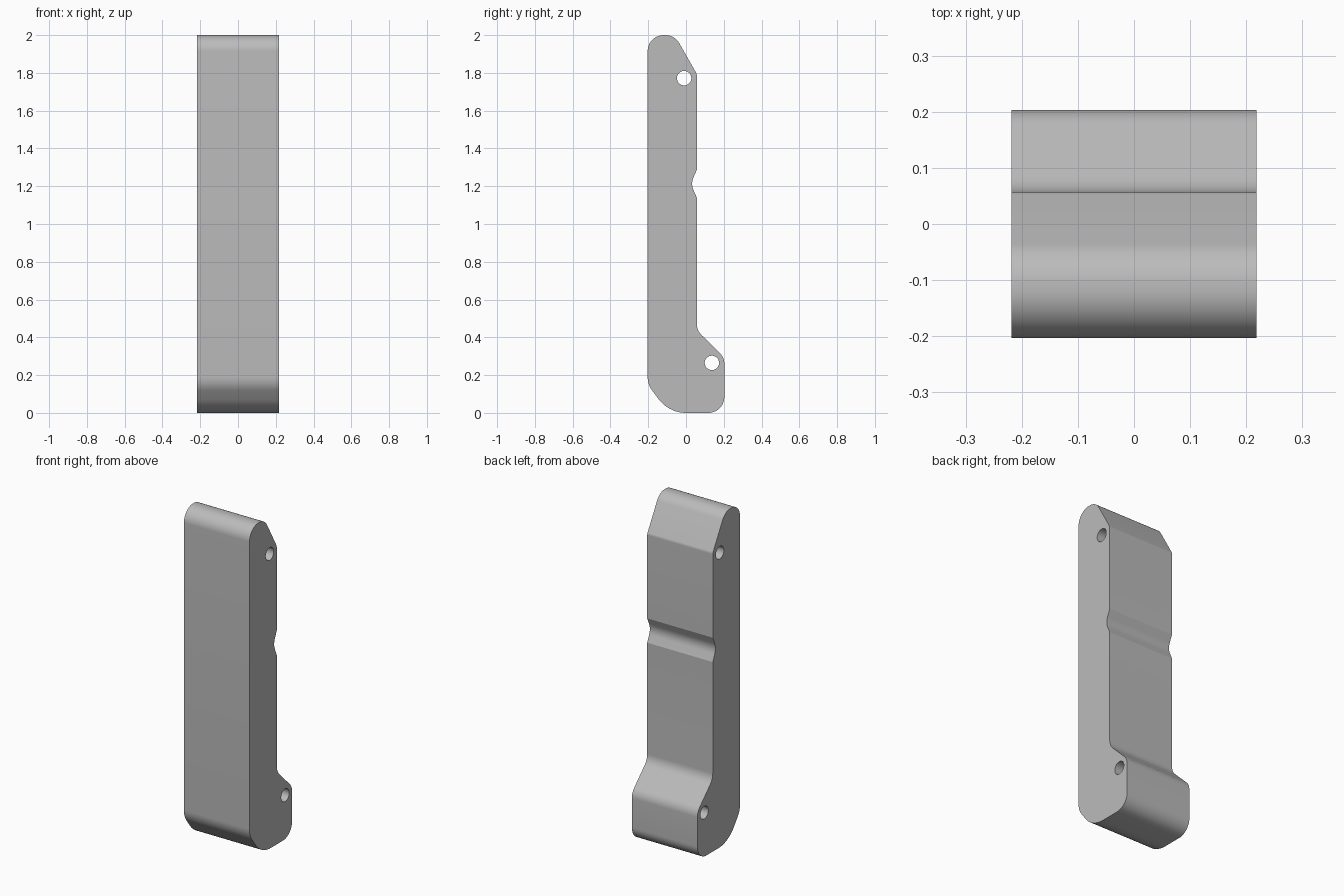
import bpy, bmesh, math
from mathutils import Vector, Matrix

if "Cube" in bpy.data.objects:
    bpy.data.objects.remove(bpy.data.objects["Cube"])

HALF_WIDTH = 0.218

grey = bpy.data.materials.new("plain grey")
grey.use_nodes = True
colour = (0.5, 0.5, 0.5, 1)
grey.diffuse_color = colour
grey.node_tree.nodes["Principled BSDF"].inputs["Base Color"].default_value = colour


def rounded(corners, step=math.radians(6)):
    """Replace each (y, z, radius) corner by a tangent arc."""
    points = []
    for i, (y, z, radius) in enumerate(corners):
        corner = Vector((y, z))
        if radius == 0:
            points.append(corner)
            continue
        a = (Vector(corners[i - 1][:2]) - corner).normalized()
        b = (Vector(corners[(i + 1) % len(corners)][:2]) - corner).normalized()
        half = a.angle(b) / 2
        centre = corner + (a + b).normalized() * radius / math.sin(half)
        start = corner + a * radius / math.tan(half) - centre
        end = corner + b * radius / math.tan(half) - centre
        turn = math.pi - 2 * half
        sign = 1 if start.x * end.y - start.y * end.x > 0 else -1
        n = max(3, math.ceil(turn / step))
        for k in range(n + 1):
            points.append(centre + Matrix.Rotation(sign * turn * k / n, 2) @ start)
    return points


def extrude_profile(name, points, half_width):
    """Sweep a side profile across x."""
    bm = bmesh.new()
    face = bm.faces.new([bm.verts.new((-half_width, p.x, p.y)) for p in points])
    swept = bmesh.ops.extrude_face_region(bm, geom=[face])
    verts = [v for v in swept["geom"] if isinstance(v, bmesh.types.BMVert)]
    bmesh.ops.translate(bm, verts=verts, vec=(2 * half_width, 0, 0))
    bmesh.ops.recalc_face_normals(bm, faces=bm.faces)
    mesh = bpy.data.meshes.new(name)
    bm.to_mesh(mesh)
    bm.free()
    mesh.materials.append(grey)
    obj = bpy.data.objects.new(name, mesh)
    bpy.context.collection.objects.link(obj)
    return obj


# Side outline, counter-clockwise from the lower front
outline = [
    (-0.203, 0.15, 0.12), (-0.09, 0, 0.18),                    # curved toe
    (0.203, 0, 0.085), (0.203, 0.293, 0.08),                   # foot
    (0.057, 0.437, 0.085),                                     # inner bend
    (0.057, 1.14, 0), (0.025, 1.213, 0.08), (0.057, 1.286, 0), # groove
    (0.057, 1.795, 0.03), (-0.06, 2, 0.085), (-0.203, 2, 0.085),  # sloped top
]
body = extrude_profile("handle_body", rounded(outline), HALF_WIDTH)

# Pin holes through the full width
for y, z in [(-0.01, 1.772), (0.137, 0.265)]:
    ring = [Vector((y, z)) + Matrix.Rotation(math.tau * k / 48, 2) @ Vector((0.038, 0))
            for k in range(48)]
    cutter = extrude_profile("pin_hole_cutter", ring, HALF_WIDTH + 0.1)
    cutter.hide_render = True
    cut = body.modifiers.new("pin_hole", 'BOOLEAN')
    cut.operation = 'DIFFERENCE'
    cut.solver = 'EXACT'
    cut.object = cutter
    bpy.context.view_layer.objects.active = body
    bpy.ops.object.modifier_apply(modifier=cut.name)
    bpy.data.objects.remove(cutter)

# Smooth curves, crisp side edges
bpy.ops.object.select_all(action='DESELECT')
body.select_set(True)
bpy.context.view_layer.objects.active = body
bpy.ops.object.shade_smooth_by_angle(angle=math.radians(20))
